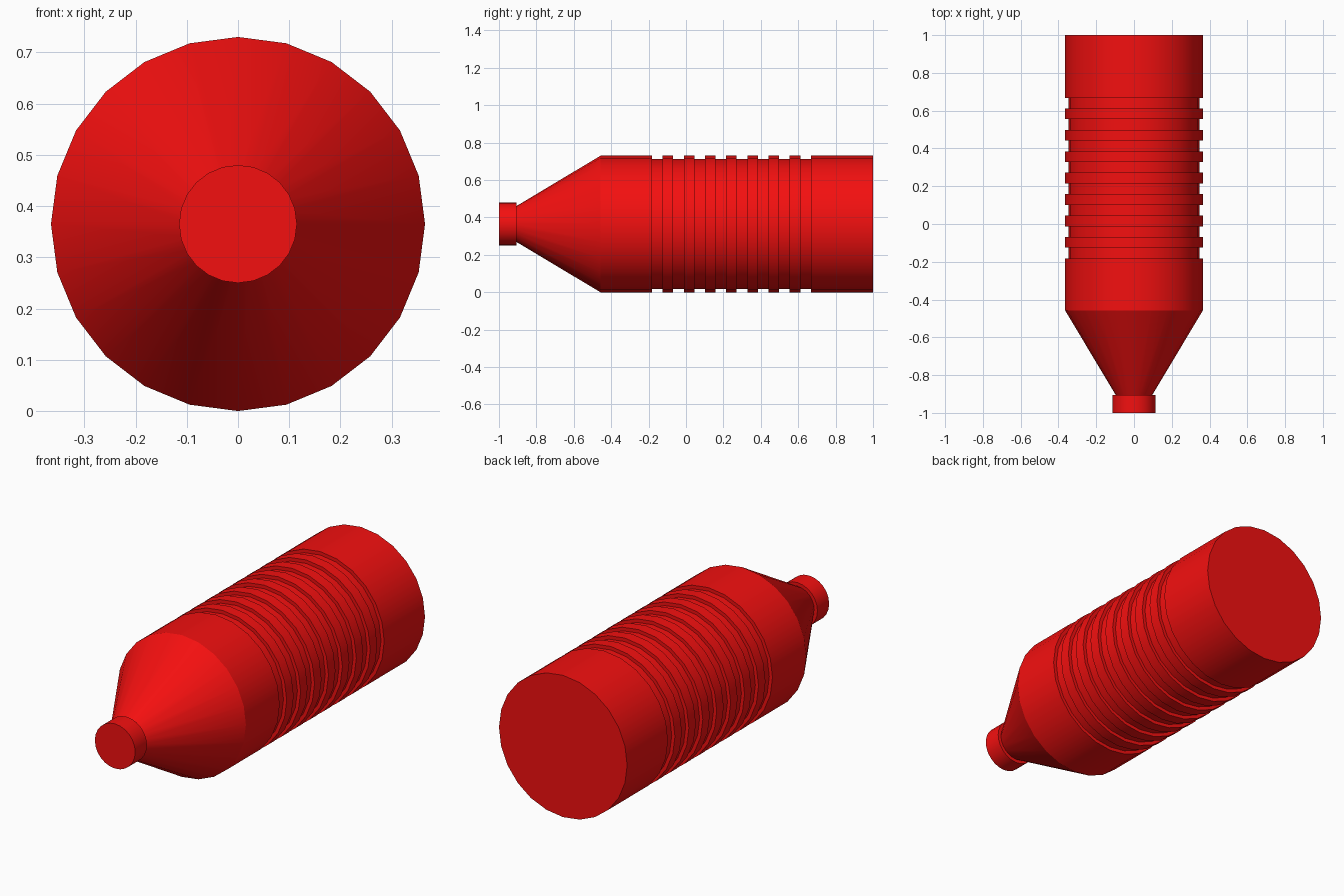
import bpy, bmesh, math

if "Cube" in bpy.data.objects:
    bpy.data.objects.remove(bpy.data.objects["Cube"])

SIDES = 24
AXIS_Z = 0.365

red = bpy.data.materials.new("red")
red.diffuse_color = (0.9, 0.005, 0.005, 1)
red.use_nodes = True
red.node_tree.nodes["Principled BSDF"].inputs["Base Color"].default_value = red.diffuse_color


def lathe(name, profile):
    """Turn (y, radius) points around the horizontal y axis and cap both ends."""
    bm = bmesh.new()
    rings = []
    for y, r in profile:
        rings.append([bm.verts.new((r * math.sin(a), y, AXIS_Z + r * math.cos(a)))
                      for a in (2 * math.pi * i / SIDES for i in range(SIDES))])
    for a, b in zip(rings, rings[1:]):
        for i in range(SIDES):
            j = (i + 1) % SIDES
            bm.faces.new((a[i], a[j], b[j], b[i]))
    bm.faces.new(rings[0])
    bm.faces.new(rings[-1])
    bmesh.ops.recalc_face_normals(bm, faces=bm.faces)
    mesh = bpy.data.meshes.new(name)
    bm.to_mesh(mesh)
    bm.free()
    mesh.materials.append(red)
    obj = bpy.data.objects.new(name, mesh)
    bpy.context.collection.objects.link(obj)
    bpy.ops.object.select_all(action='DESELECT')
    obj.select_set(True)
    bpy.context.view_layer.objects.active = obj
    bpy.ops.object.shade_smooth_by_angle(angle=math.radians(28))
    return obj


# Body: tapered shoulder, then eight square grooves leaving seven ribs
R, GROOVE_R = 0.365, 0.347
GROOVES, START, END = 8, -0.182, 0.668
step = (END - START) / (2 * GROOVES - 1)
body = [(-0.905, 0.097), (-0.457, R)]
for k in range(GROOVES):
    y = START + 2 * k * step
    body += [(y, R), (y, GROOVE_R), (y + step, GROOVE_R), (y + step, R)]
body.append((1.0, R))
lathe("body", body)

# Cap on the narrow end
lathe("nozzle_cap", [(-1.0, 0.115), (-0.905, 0.115)])
